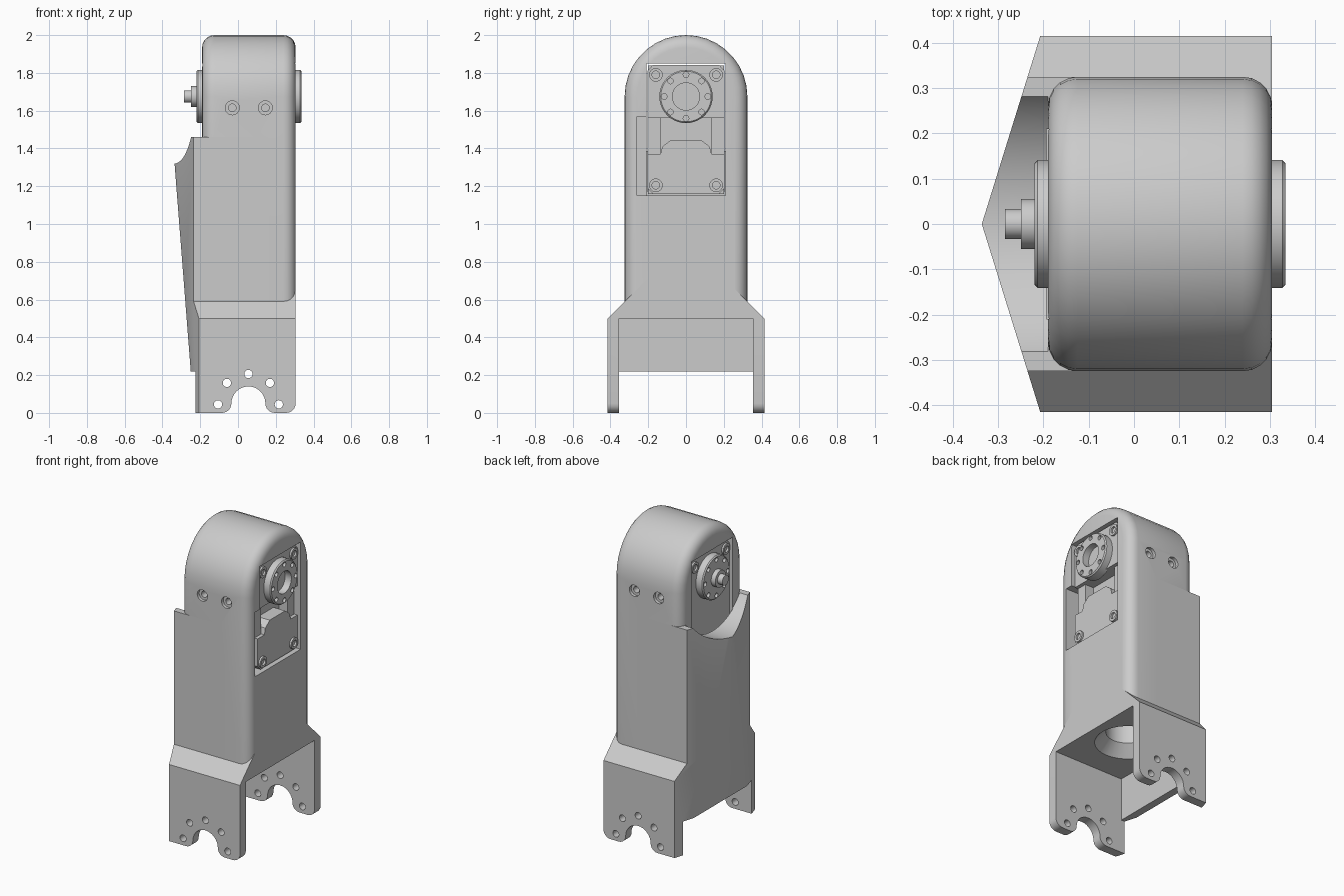
import bpy, bmesh
from math import sin, cos, pi

if "Cube" in bpy.data.objects:
    bpy.data.objects.remove(bpy.data.objects["Cube"])

AX_Z = 1.675          # height of the joint axis


def place(axis, a, b, h):
    return {'x': (h, a, b), 'y': (a, h, b), 'z': (a, b, h)}[axis]


def finish(bm, name):
    bmesh.ops.remove_doubles(bm, verts=bm.verts, dist=1e-5)
    bmesh.ops.recalc_face_normals(bm, faces=bm.faces)
    me = bpy.data.meshes.new(name)
    bm.to_mesh(me)
    bm.free()
    ob = bpy.data.objects.new(name, me)
    bpy.context.collection.objects.link(ob)
    return ob


def prism(name, axis, pts, lo, hi, bevel=0):
    """Extrude a 2D outline along an axis, optionally rounding both rims."""
    bm = bmesh.new()
    f = bm.faces.new([bm.verts.new(place(axis, a, b, lo)) for a, b in pts])
    g = bm.faces.new([bm.verts.new(place(axis, a, b, hi)) for a, b in pts])
    n = len(pts)
    for i in range(n):
        j = (i + 1) % n
        bm.faces.new((f.verts[i], f.verts[j], g.verts[j], g.verts[i]))
    bmesh.ops.recalc_face_normals(bm, faces=bm.faces)
    if bevel:
        bmesh.ops.bevel(bm, geom=list(f.edges) + list(g.edges), offset=bevel,
                        segments=5, profile=0.5, affect='EDGES')
    return finish(bm, name)


def lathe(name, axis, prof, ca, cb, n=24):
    """Revolve (radius, height) points about an axis through (ca, cb)."""
    bm = bmesh.new()
    rings = [[bm.verts.new(place(axis, ca + r * cos(2 * pi * i / n), cb + r * sin(2 * pi * i / n), h))
              for i in range(n)] if r else [bm.verts.new(place(axis, ca, cb, h))] for r, h in prof]
    for p, q in zip(rings, rings[1:]):
        for i in range(n):
            j = (i + 1) % n
            vs = [p[i % len(p)], p[j % len(p)], q[j % len(q)], q[i % len(q)]]
            bm.faces.new(list(dict.fromkeys(vs)))
    return finish(bm, name)


def rod(axis, ca, cb, r, lo, hi, n=24):
    return lathe('cutter', axis, [(0, lo), (r, lo), (r, hi), (0, hi)], ca, cb, n)


def rect(a0, a1, b0, b1):
    return [(a0, b0), (a1, b0), (a1, b1), (a0, b1)]


def arc(cx, cy, r, a0, a1, n):
    return [(cx + r * cos(a0 + (a1 - a0) * i / n), cy + r * sin(a0 + (a1 - a0) * i / n)) for i in range(n + 1)]


def combine(ob, op, *others):
    for o in others:
        m = ob.modifiers.new('bool', 'BOOLEAN')
        m.object, m.operation, m.solver = o, op, 'EXACT'
        bpy.context.view_layer.objects.active = ob
        bpy.ops.object.modifier_apply(modifier=m.name)
        bpy.data.objects.remove(o)


def cut(ob, *others):
    combine(ob, 'DIFFERENCE', *others)


def back_x(y):         # V-shaped rear wall in plan
    return -0.336 + abs(y) * 0.129 / 0.415


def plan(y, front):
    return [(front, -y), (front, y), (back_x(y), y), (-0.336, 0), (back_x(y), -y)]


# Arm housing: base with sloped shoulders, rear shroud, rounded column
housing = prism('arm_housing', 'x', [(-.415, 0), (.415, 0), (.415, .5), (.2, .715), (-.2, .715), (-.415, .5)], -.4, .305)
combine(housing, 'INTERSECT', prism('cutter', 'z', plan(.415, .305), -.1, 1))
shroud = prism('shroud', 'z', plan(.325, .1), .45, 1.46)
column = prism('column', 'x', [(-.325, .5), (.325, .5)] + arc(0, AX_Z, .325, 0, pi, 18), -.19, .305, .065)
combine(housing, 'UNION', shroud, column)

# Rear slope, swing clearance scoop, space between the legs
cut(housing,
    prism('cutter', 'y', [(-.233, 0), (-.7, 0), (-.7, 2), (-.389, 2)], -1, 1),
    rod('x', 0, AX_Z, .355, -1, -.19, 64),
    prism('cutter', 'y', [(-1, -.1), (1, -.1), (1, .5), (-.2, .5), (-.2, .22), (-1, .22)], -.355, .355))

# Leg arch, rounded corner and bolt holes
arch = ([(-.085, -.1)] + arc(-.085, .05, .05, -pi / 2, 0, 6) + arc(.055, .05, .09, pi, 0, 16)[1:]
        + arc(.195, .05, .05, pi, 1.5 * pi, 6)[1:] + [(.195, -.1)])
corner = [(.255, -.1)] + arc(.255, .05, .05, -pi / 2, 0, 6) + [(.4, .05), (.4, -.1)]
cut(housing, prism('cutter', 'y', arch, -1, 1), prism('cutter', 'y', corner, -1, 1))
for i in range(5):
    a = i * pi / 4
    cut(housing, rod('y', .055 + .161 * cos(a), .045 + .161 * sin(a), .022, -1, 1, 16))

# Servo bay, cable slot, cable passage and counterbored side screws
cut(housing,
    prism('cutter', 'x', rect(-.21, .21, 1.15, 1.85), -.193, .5),
    prism('cutter', 'x', rect(-.26, -.2, 1.15, 1.57), .1, .5),
    lathe('cutter', 'z', [(0, .45), (.195, .45), (.195, .5), (.128, .57), (.128, 1.2), (0, 1.2)], .05, 0, 32))
for x in (-.03, .145):
    for s in (-1, 1):
        cut(housing, lathe('cutter', 'y', [(0, s * .4), (.037, s * .4), (.037, s * .305), (.02, s * .305),
                                           (.02, s * .26), (0, s * .26)], x, 1.615))

# Servo motor: core with stepped cover plates
prism('servo_core', 'x', rect(-.2, .2, 1.16, 1.84), -.15, .2)
top_plate = [(-.205, 1.56), (.205, 1.56), (.205, 1.81), (.175, 1.842), (-.175, 1.842), (-.205, 1.81)]
prism('servo_front_top_plate', 'x', top_plate, .19, .285)
low_plate = [(-.205, 1.19), (-.175, 1.16), (.175, 1.16), (.205, 1.19), (.205, 1.37), (.135, 1.37),
             (.125, 1.41), (.08, 1.445), (-.08, 1.445), (-.125, 1.41), (-.135, 1.37), (-.205, 1.37)]
prism('servo_front_low_plate', 'x', low_plate, .19, .285)
prism('servo_back_plate', 'x', [(-.205, 1.17), (.205, 1.17)] + top_plate[2:], -.17, -.14)
for s in (-1, 1):
    prism('servo_side_rail', 'x', rect(*sorted((s * .135, s * .205)), 1.37, 1.56), .19, .262)

# Corner screws with socket recess
for y in (-.16, .16):
    for z in (1.79, 1.205):
        for face, s in ((.285, 1), (-.17, -1)):
            lathe('servo_screw', 'x', [(0, face - s * .01), (.02, face - s * .01), (.02, face + s * .012),
                                       (.036, face + s * .012), (.036, face - s * .03), (0, face - s * .03)], y, z, 20)

# Output discs on both sides of the joint
front_disc = lathe('front_output_disc', 'x', [(0, .29), (.072, .29), (.072, .335), (.134, .335), (.141, .328),
                                              (.141, .27), (0, .27)], 0, AX_Z, 40)
back_disc = lathe('back_output_disc', 'x', [(0, -.285), (.033, -.285), (.033, -.25), (.055, -.25), (.055, -.22),
                                            (.134, -.22), (.141, -.213), (.141, -.16), (0, -.16)], 0, AX_Z, 40)
for i in range(8):
    y, z = .116 * cos(i * pi / 4), AX_Z + .116 * sin(i * pi / 4)
    cut(front_disc, rod('x', y, z, .015, .305, .4, 14))
    cut(back_disc, rod('x', y, z, .015, -.3, -.195, 14))

# Smooth shading on curves, crisp edges elsewhere
bpy.ops.object.select_all(action='SELECT')
bpy.context.view_layer.objects.active = housing
bpy.ops.object.shade_smooth_by_angle()
